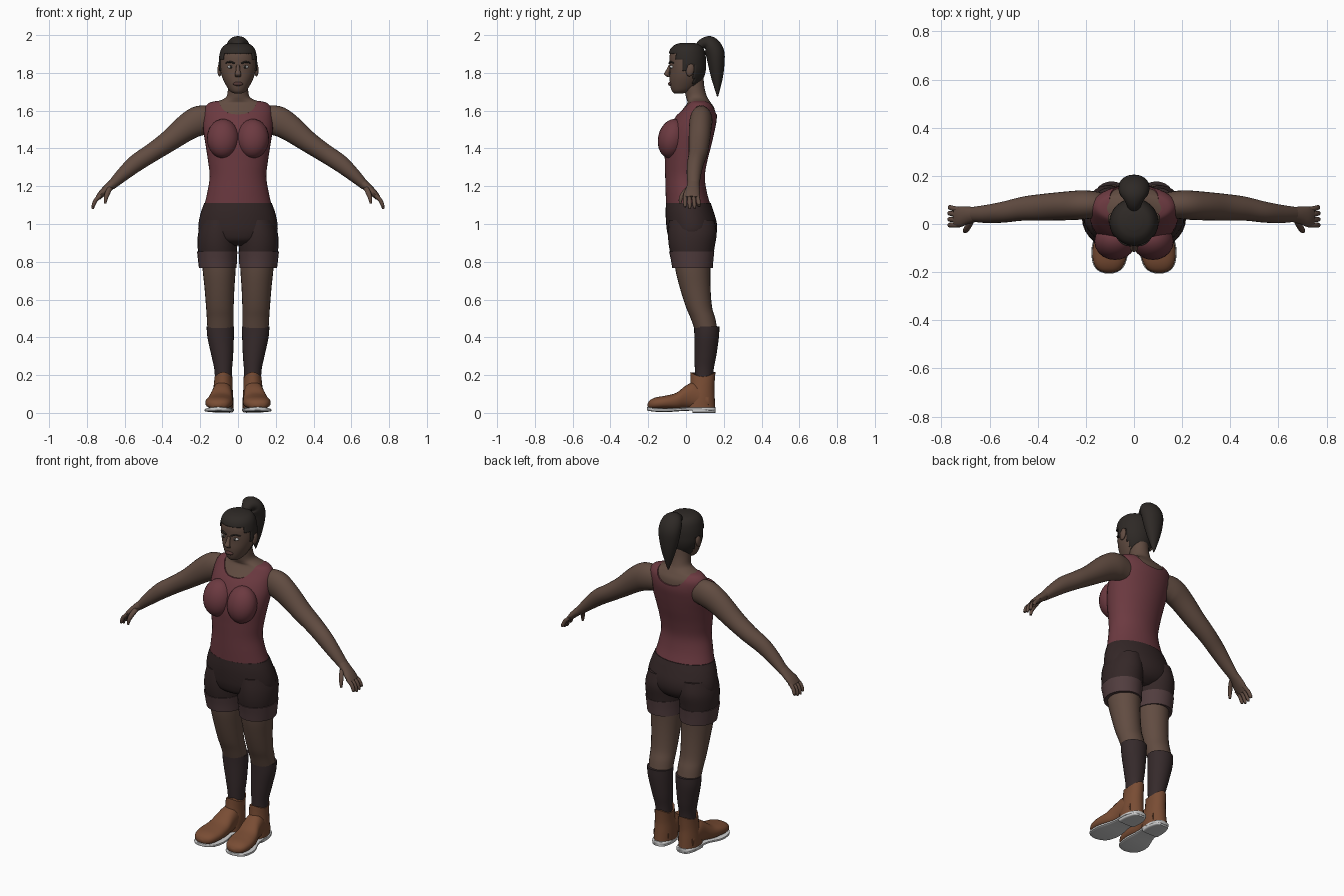
import bpy, bmesh, math
from mathutils import Vector, Matrix

X, Y, Z = Vector((1, 0, 0)), Vector((0, 1, 0)), Vector((0, 0, 1))


def material(name, r, g, b):
    m = bpy.data.materials.new(name)
    m.diffuse_color = (r, g, b, 1)
    return m


SKIN = material("skin", .12, .072, .053)
HAIR = material("hair", .027, .022, .019)
TOP = material("maroon", .15, .042, .052)
DARK = material("dark_cloth", .034, .02, .02)
CUFF = material("cuff_cloth", .082, .046, .048)
SOCK = material("sock_cloth", .036, .023, .024)
BOOT = material("leather", .19, .073, .034)
SOLE = material("sole_rubber", .6, .6, .58)
WHITE = material("eye_white", .6, .6, .58)
LIP = material("lip", .085, .04, .035)


def finish(name, bm, mat, mirror=False):
    bmesh.ops.recalc_face_normals(bm, faces=bm.faces)
    me = bpy.data.meshes.new(name)
    bm.to_mesh(me)
    bm.free()
    me.materials.append(mat)
    ob = bpy.data.objects.new(name, me)
    bpy.context.collection.objects.link(ob)
    if mirror:
        ob.modifiers.new("mirror", 'MIRROR').use_mirror_merge = False
    return ob


def spline(secs, k):
    """Catmull-Rom through tuples of numbers"""
    p = [secs[0]] + list(secs) + [secs[-1]]
    out = []
    for i in range(1, len(p) - 2):
        for j in range(k):
            t = j / k
            out.append([.5 * (2 * b + (c - a) * t + (2 * a - 5 * b + 4 * c - d) * t * t
                              + (3 * b - a - 3 * c + d) * t ** 3)
                        for a, b, c, d in zip(*p[i - 1:i + 3])])
    return out + [list(secs[-1])]


def loft(name, secs, mat, u=X, v=None, n=24, k=4, e=1.0, mirror=False):
    """Sections are (x, y, z, radius along u, radius along v)"""
    s = spline(secs, k)
    bm = bmesh.new()
    rings = []
    for i, (x, y, z, a, b) in enumerate(s):
        w = v
        if w is None:
            t = Vector(s[min(i + 1, len(s) - 1)][:3]) - Vector(s[max(i - 1, 0)][:3])
            w = t.cross(u).normalized()
        ring = []
        for j in range(n):
            q = 2 * math.pi * j / n
            c, d = math.cos(q), math.sin(q)
            c, d = math.copysign(abs(c) ** e, c), math.copysign(abs(d) ** e, d)
            ring.append(bm.verts.new(Vector((x, y, z)) + u * c * max(a, .001) + w * d * max(b, .001)))
        rings.append(ring)
    for r, q in zip(rings, rings[1:]):
        for j in range(n):
            bm.faces.new((r[j], r[(j + 1) % n], q[(j + 1) % n], q[j]))
    bm.faces.new(rings[0])
    bm.faces.new(rings[-1])
    return finish(name, bm, mat, mirror)


def upright(name, secs, mat, grow=0, cx=None, **kw):
    """Sections are (z, x centre, y front, y back, x radius)"""
    return loft(name, [(c, (f + b) / 2, z, r + grow, (b - f) / 2 + grow)
                       for z, c, f, b, r in secs], mat, X, Y, **kw)


def ball(name, loc, rad, mat, tilt=0, mirror=True):
    bm = bmesh.new()
    bmesh.ops.create_uvsphere(bm, u_segments=20, v_segments=14, radius=1, matrix=Matrix.Translation(loc)
                              @ Matrix.Rotation(tilt, 4, 'X') @ Matrix.Diagonal((*rad, 1)))
    return finish(name, bm, mat, mirror)


# Torso skin and neck
body = [(1.1, 0, -.105, .13, .178), (1.17, 0, -.108, .11, .162), (1.25, 0, -.11, .1, .15),
        (1.33, 0, -.112, .112, .158), (1.42, 0, -.112, .135, .172), (1.5, 0, -.09, .153, .184),
        (1.56, 0, -.06, .163, .184), (1.61, 0, -.022, .158, .178), (1.64, 0, .0, .14, .155)]
neck = [(1.655, 0, -.002, .13, .1), (1.675, 0, -.008, .118, .068), (1.72, 0, -.015, .105, .06),
        (1.77, 0, -.02, .1, .058)]
upright("torso_skin", body + neck, SKIN, grow=-.007, n=40)

# Tank top with a scooped neckline
tank = upright("tank_top", body + [(1.65, 0, .015, .125, .12)], TOP, n=40, k=5)
cutter = loft("neck_cutter", [(0, -.4, 1.73, .115, .15), (0, .05, 1.73, .11, .15), (0, .4, 1.73, .115, .15)],
              TOP, X, Z, n=32, e=.75)
cut = tank.modifiers.new("neckline", 'BOOLEAN')
cut.operation, cut.object, cut.solver = 'DIFFERENCE', cutter, 'EXACT'
bpy.context.view_layer.objects.active = tank
bpy.ops.object.modifier_apply(modifier="neckline")
bpy.data.objects.remove(cutter)
ball("bust", (.079, -.073, 1.452), (.086, .075, .105), TOP, tilt=-.22)

# Shorts
upright("shorts_hips", [(1.11, 0, -.106, .131, .179), (1.06, 0, -.108, .148, .197), (1.0, 0, -.105, .164, .209),
                        (.95, 0, -.098, .162, .205), (.91, 0, -.08, .14, .16), (.885, 0, -.03, .1, .07)], DARK, n=32)
upright("shorts_leg", [(1.02, .105, -.09, .15, .085), (.95, .108, -.095, .162, .103), (.88, .109, -.09, .152, .105),
                       (.8, .106, -.072, .138, .098)], DARK, mirror=True)
upright("shorts_cuff", [(.855, .11, -.09, .15, .107), (.81, .109, -.08, .145, .103), (.768, .107, -.073, .142, .1)],
        CUFF, mirror=True)

# Legs and socks
upright("leg", [(.9, .1, -.07, .14, .09), (.77, .1, -.058, .13, .088), (.66, .098, -.032, .13, .079),
                (.56, .096, .0, .138, .073), (.5, .094, .025, .155, .071), (.43, .093, .05, .168, .068)],
        SKIN, mirror=True)
upright("sock", [(.458, .093, .043, .177, .073), (.4, .092, .044, .174, .07), (.3, .083, .045, .16, .057),
                 (.22, .078, .047, .145, .046), (.12, .078, .05, .14, .045)], SOCK, mirror=True)

# Boots: shaft, foot, sole and heel
shaft = upright("boot_shaft", [(.195, .077, .025, .157, .047), (.14, .079, .02, .15, .05),
                               (.08, .08, .0, .152, .055), (.025, .081, -.01, .155, .056)], BOOT, mirror=True)
for p in shaft.data.vertices:
    if p.co.z > .17:
        p.co.z += 6 * (p.co.y - .09) ** 2 - .004
loft("boot_foot", [(.081, .12, .06, .05, .04), (.083, .05, .09, .053, .07), (.087, .0, .083, .057, .062),
                   (.094, -.05, .062, .067, .045), (.1, -.11, .055, .073, .036), (.103, -.16, .05, .065, .032),
                   (.104, -.19, .045, .045, .023), (.104, -.203, .042, .012, .008)], BOOT, X, Z, e=.85, mirror=True)
loft("sole", [(.08, .157, .02, .022, .01), (.08, .145, .02, .042, .01), (.082, .09, .021, .058, .01),
              (.087, .0, .02, .056, .009), (.098, -.09, .015, .077, .01), (.103, -.16, .016, .069, .01),
              (.104, -.193, .02, .046, .01), (.104, -.206, .022, .014, .008)], SOLE, X, Z, e=.5, mirror=True)
loft("heel", [(.08, .155, .012, .025, .012), (.08, .142, .012, .042, .012), (.081, .09, .012, .056, .012),
              (.084, .035, .012, .054, .012)], SOLE, X, Z, e=.5, mirror=True)

# Arms, palms, fingers and thumbs
loft("arm", [(.13, .08, 1.55, .05, .068), (.2, .08, 1.548, .06, .079), (.27, .076, 1.512, .06, .071),
             (.37, .07, 1.436, .056, .056), (.46, .064, 1.375, .05, .049), (.54, .05, 1.322, .044, .046),
             (.61, .042, 1.262, .038, .036), (.675, .04, 1.2, .03, .023)], SKIN, Y, mirror=True)
loft("palm", [(.655, .04, 1.22, .031, .025), (.69, .036, 1.19, .036, .022), (.72, .03, 1.162, .043, .019),
              (.742, .028, 1.138, .041, .014)], SKIN, Y, n=16, mirror=True)
for i, (y, tip) in enumerate([(.06, 1.1), (.039, 1.083), (.017, 1.08), (-.004, 1.09)]):
    loft(f"finger_{i + 1}", [(.725, y, 1.152, .011, .011), (.752, y * 1.08, 1.128, .011, .011),
                             (.765, y * 1.15, 1.1, .01, .01), (.769, y * 1.17, tip, .006, .006)],
         SKIN, Y, n=10, k=3, mirror=True)
loft("thumb", [(.675, .015, 1.195, .014, .014), (.69, -.012, 1.165, .014, .014), (.7, -.027, 1.135, .011, .011),
               (.703, -.031, 1.108, .006, .006)], SKIN, Y, n=10, k=3, mirror=True)

# Head
head = [(1.692, 0, -.062, -.015, .022), (1.703, 0, -.074, .025, .042), (1.73, 0, -.083, .06, .061),
        (1.77, 0, -.087, .086, .081), (1.81, 0, -.086, .098, .093), (1.85, 0, -.087, .1, .096),
        (1.89, 0, -.087, .098, .093), (1.92, 0, -.077, .088, .083), (1.943, 0, -.052, .068, .062),
        (1.953, 0, -.02, .035, .028)]
upright("head", head, SKIN, n=32)

# Hair cap clipped along the hairline
cap = upright("hair_cap", [(z + .006 * (z > 1.9), *r) for z, *r in head], HAIR, grow=.006, n=48, k=6)


def hairline(y):
    return 1.903 if y < -.055 else 1.872 if y < -.02 else 1.81 if y < .012 else 1.845 if y < .04 else 1.725


bm = bmesh.new()
bm.from_mesh(cap.data)
low = [f for f in bm.faces if f.calc_center_median().z < hairline(f.calc_center_median().y)]
bmesh.ops.delete(bm, geom=low, context='FACES')
bm.to_mesh(cap.data)
bm.free()
cap.modifiers.new("thickness", 'SOLIDIFY').thickness = .008

# Ponytail
loft("ponytail", [(0, .06, 1.93, .022, .02), (0, .09, 1.955, .035, .028), (0, .125, 1.952, .058, .044),
                  (0, .152, 1.91, .065, .05), (0, .16, 1.85, .058, .044), (0, .164, 1.78, .04, .032),
                  (0, .166, 1.72, .02, .016), (0, .167, 1.675, .003, .003)], HAIR, X)

# Facial features
loft("nose", [(0, -.083, 1.842, .009, .008), (0, -.094, 1.815, .011, .011), (0, -.102, 1.793, .017, .014),
              (0, -.09, 1.778, .014, .008)], SKIN, X, Y, n=12)
ball("lips", (0, -.084, 1.742), (.026, .011, .011), LIP, mirror=False)
ball("eye", (.039, -.073, 1.832), (.016, .012, .009), WHITE)
ball("iris", (.038, -.081, 1.832), (.007, .006, .008), HAIR)
loft("eyebrow", [(.016, -.089, 1.85, .004, .004), (.04, -.083, 1.858, .005, .005), (.065, -.066, 1.853, .003, .003)],
     HAIR, Z, n=8, mirror=True)
ball("ear", (.097, .022, 1.815), (.012, .021, .034), SKIN, tilt=-.2)

# Smooth shading with sharp creases kept
for ob in bpy.context.scene.objects:
    ob.select_set(True)
bpy.context.view_layer.objects.active = tank
bpy.ops.object.shade_smooth_by_angle(angle=math.radians(45))
